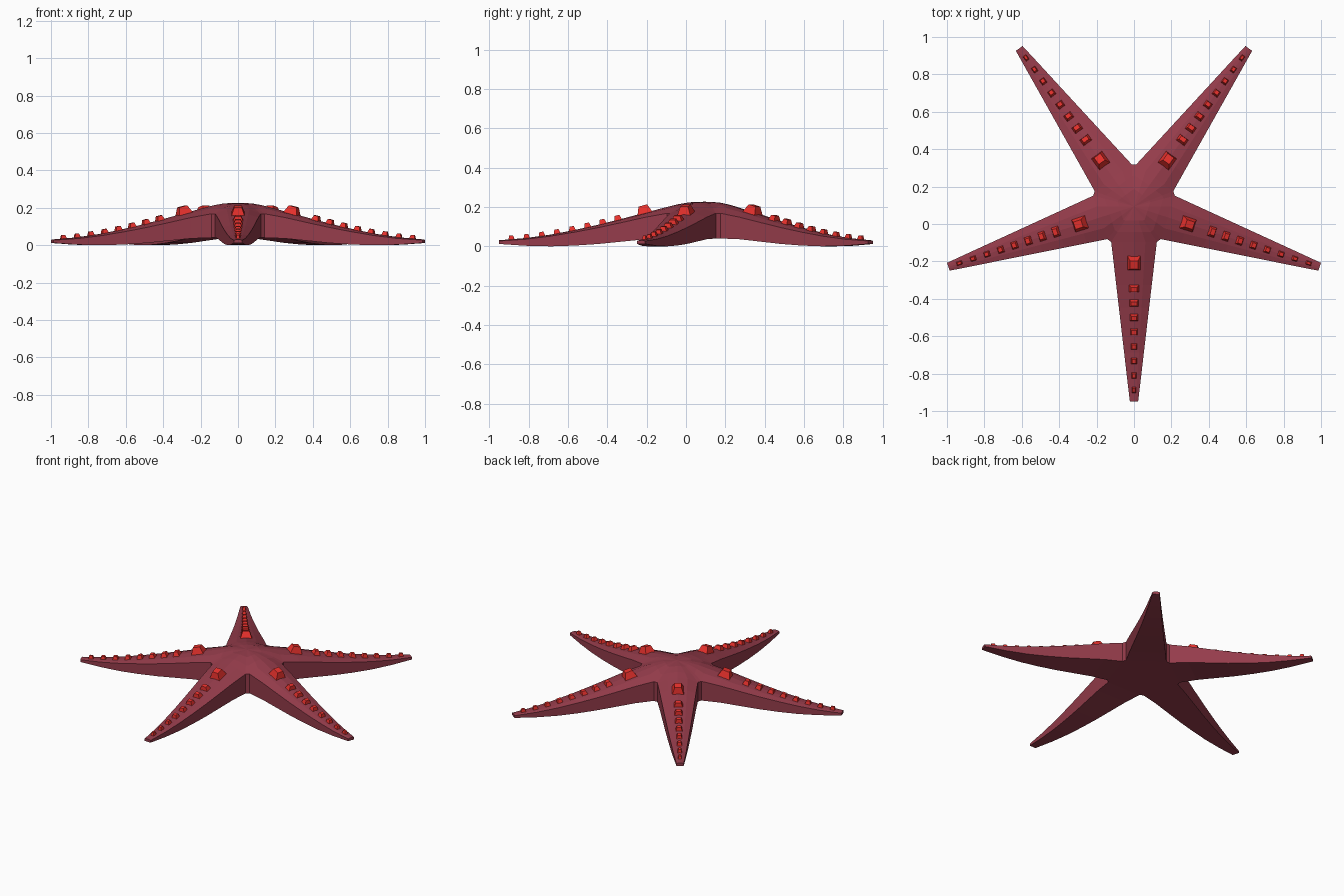
import bpy, bmesh
from math import sin, cos, radians, atan2
from mathutils import Vector, Matrix

if "Cube" in bpy.data.objects:
    bpy.data.objects.remove(bpy.data.objects["Cube"])

CY = 0.094                      # star centre on y
ANGLES = [radians(a) for a in (-90, -18, 54, 126, 198)]
ACROSS = (-1, -0.5, 0, 0.5, 1)  # points across an arm
CROWN = (0, 0.75, 1, 0.75, 0)   # how far each rises toward the ridge
# radius, half width, ridge z, edge z, underside z
ARM = [(0.19, 0.122, 0.200, 0.168, 0.040), (0.30, 0.109, 0.172, 0.148, 0.036),
       (0.42, 0.095, 0.140, 0.121, 0.024), (0.54, 0.081, 0.110, 0.095, 0.012),
       (0.66, 0.067, 0.083, 0.072, 0.004), (0.78, 0.053, 0.060, 0.052, 0.000),
       (0.91, 0.038, 0.042, 0.036, 0.003), (1.044, 0.022, 0.031, 0.027, 0.012)]


def material(name, rgb):
    m = bpy.data.materials.new(name)
    m.diffuse_color = (*rgb, 1)
    m.use_nodes = True
    m.node_tree.nodes["Principled BSDF"].inputs["Base Color"].default_value = m.diffuse_color
    return m


def finish(bm, name, mat):
    bmesh.ops.recalc_face_normals(bm, faces=bm.faces)
    me = bpy.data.meshes.new(name)
    bm.to_mesh(me)
    bm.free()
    me.materials.append(mat)
    ob = bpy.data.objects.new(name, me)
    bpy.context.collection.objects.link(ob)
    return ob


def place(ang, r, side, z):
    return Vector((r * cos(ang) - side * sin(ang), CY + r * sin(ang) + side * cos(ang), z))


def ridge(r):
    # ridge height and slope at a radius
    for a, b in zip(ARM, ARM[1:]):
        if r <= b[0]:
            s = (b[2] - a[2]) / (b[0] - a[0])
            return a[2] + s * (r - a[0]), s


# Body: five tapered arms joined by a domed disc
bm = bmesh.new()
ring_top, ring_low = [], []
for ang in ANGLES:
    top, low = [], []
    for r, w, zr, ze, zb in ARM:
        top.append([bm.verts.new(place(ang, r, w * a, ze + (zr - ze) * c)) for a, c in zip(ACROSS, CROWN)])
        low.append([bm.verts.new(place(ang, r, w * a, zb)) for a in ACROSS])
    for i in range(len(ARM) - 1):
        for g in (top, low):
            for j in range(4):
                bm.faces.new((g[i][j], g[i][j + 1], g[i + 1][j + 1], g[i + 1][j]))
        for j in (0, 4):
            bm.faces.new((top[i][j], top[i + 1][j], low[i + 1][j], low[i][j]))
    for j in range(4):
        bm.faces.new((top[-1][j], top[-1][j + 1], low[-1][j + 1], low[-1][j]))
    ring_top += top[0]
    ring_low += low[0]

n = len(ring_top)
for k in range(4, n, 5):        # narrow walls in the notches between arms
    q = (k + 1) % n
    bm.faces.new((ring_top[k], ring_top[q], ring_low[q], ring_low[k]))


def cap(ring, steps, z_mid):
    # steps: (scale, share of the height to the middle)
    prev = ring
    for s, h in steps:
        new = [bm.verts.new((v.co.x * s, CY + (v.co.y - CY) * s, v.co.z + (z_mid - v.co.z) * h)) for v in ring]
        for k in range(n):
            bm.faces.new((prev[k], prev[(k + 1) % n], new[(k + 1) % n], new[k]))
        prev = new
    c = bm.verts.new((0, CY, z_mid))
    for k in range(n):
        bm.faces.new((prev[k], prev[(k + 1) % n], c))


cap(ring_top, ((0.72, 0.5), (0.4, 0.88)), 0.227)
cap(ring_low, (), 0.040)
finish(bm, "starfish_body", material("body_red", (0.30, 0.045, 0.07)))

# Studs: truncated pyramids along each ridge, (radius, width, length, height)
studs = [(0.304, 0.074, 0.082, 0.038)]
for i in range(8):
    t = i / 7
    studs.append((0.439 + 0.0775 * i, 0.060 - 0.036 * t, 0.044 - 0.008 * t, 0.023 - 0.004 * t))
stud_mat = material("stud_red", (0.8, 0.03, 0.025))
for n_arm, ang in enumerate(ANGLES):
    bm = bmesh.new()
    for r, w, l, h in studs:
        z, slope = ridge(r)
        sink = 0.01
        m = (Matrix.Translation(place(ang, r, 0, z)) @ Matrix.Rotation(ang, 4, 'Z')
             @ Matrix.Rotation(-atan2(slope, 1), 4, 'Y'))
        cube = bmesh.ops.create_cube(bm, size=1)["verts"]
        for v in cube:
            up = v.co.z > 0
            k = 0.55 if up else 1
            v.co = m @ Vector((v.co.x * l * k, v.co.y * w * k, h if up else -sink))
    finish(bm, f"arm_studs_{n_arm + 1}", stud_mat)
